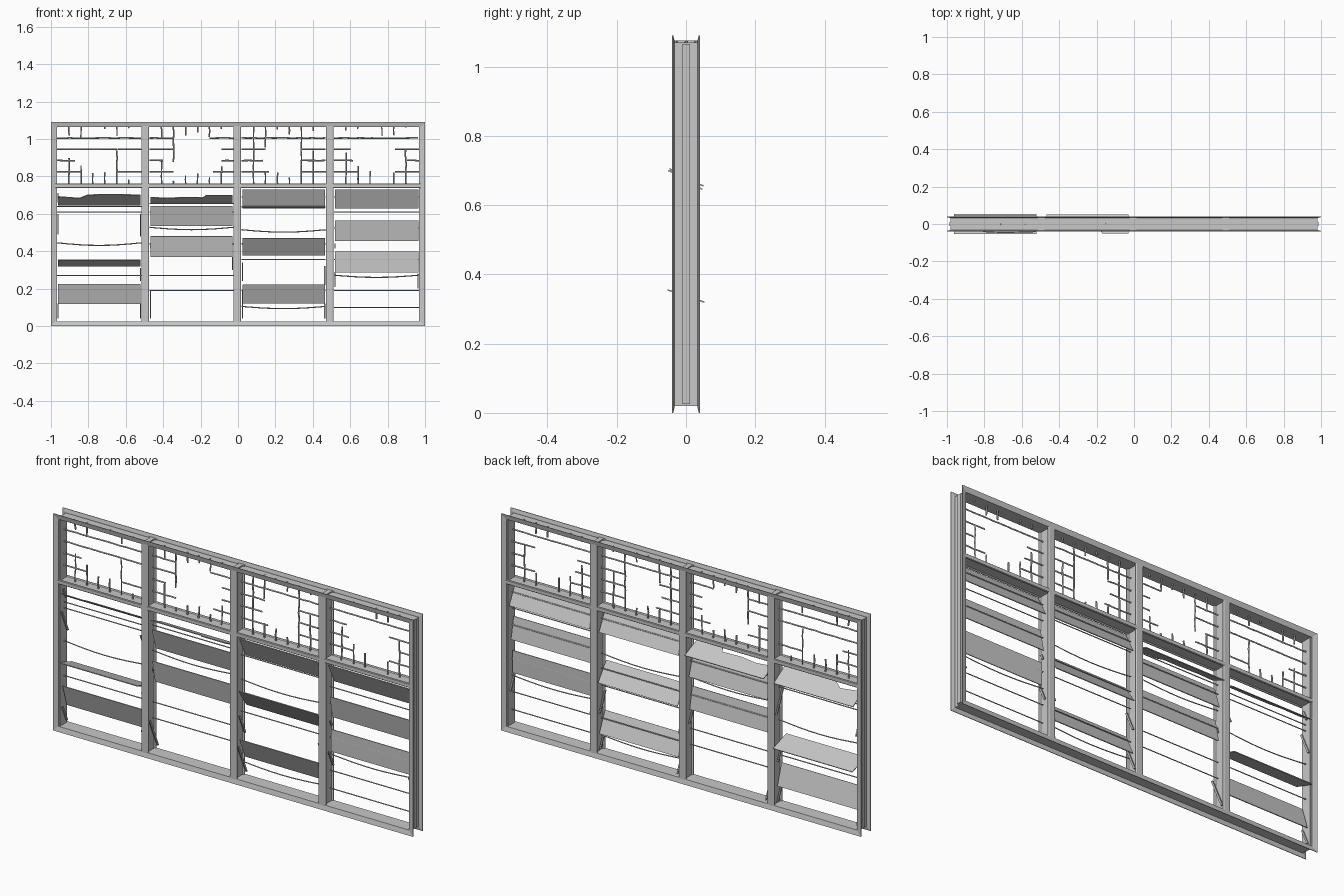
import bpy, bmesh, math, random
from mathutils import Vector

random.seed(4)
cube = bpy.data.objects.get("Cube")
if cube:
    bpy.data.objects.remove(cube, do_unlink=True)

GREY = bpy.data.materials.new("plain grey")
GREY.use_nodes = True
GREY.diffuse_color = (0.58, 0.58, 0.58, 1)
GREY.node_tree.nodes["Principled BSDF"].inputs["Base Color"].default_value = GREY.diffuse_color
HEIGHT = 1.09


def finish(name, bm):
    bmesh.ops.recalc_face_normals(bm, faces=bm.faces)
    me = bpy.data.meshes.new(name)
    bm.to_mesh(me)
    bm.free()
    me.materials.append(GREY)
    ob = bpy.data.objects.new(name, me)
    bpy.context.collection.objects.link(ob)


def bridge(bm, rings, closed):
    n = len(rings[0])
    pairs = list(zip(rings, rings[1:]))
    if closed:
        pairs.append((rings[-1], rings[0]))
    for a, b in pairs:
        for i in range(n):
            j = (i + 1) % n
            bm.faces.new((a[i], a[j], b[j], b[i]))
    if not closed:
        bm.faces.new(rings[0])
        bm.faces.new(rings[-1])


def both_sides(half):
    # mirror a half profile (u, y) across y = 0
    return half + [(u, -y) for u, y in reversed(half)]


def box_profile(w, d):
    return both_sides([(-w, -d), (w, -d)][::-1])[:2] + [(-w, d), (w, d)]


def bar(name, profile, start, end, across):
    # sweep an (across, y) profile along a straight line
    bm = bmesh.new()
    rings = [[bm.verts.new(Vector(p) + Vector(across) * u + Vector((0, y, 0)))
              for u, y in profile] for p in (start, end)]
    bridge(bm, rings, False)
    finish(name, bm)


def wires(name, paths, radius):
    cu = bpy.data.curves.new(name, "CURVE")
    cu.dimensions = "3D"
    cu.bevel_depth = radius
    cu.bevel_resolution = 0
    cu.use_fill_caps = True
    for path in paths:
        sp = cu.splines.new("POLY")
        sp.points.add(len(path) - 1)
        for pt, co in zip(sp.points, path):
            pt.co = (*co, 1)
    cu.materials.append(GREY)
    ob = bpy.data.objects.new(name, cu)
    bpy.context.collection.objects.link(ob)


# Outer frame: outward-facing channel mitred round the rectangle
channel = both_sides([(0.025, -0.034), (0, -0.04), (0, -0.037), (0.016, -0.033),
                      (0.02, -0.033)])
bm = bmesh.new()
rings = []
for sx, sz in ((-1, -1), (1, -1), (1, 1), (-1, 1)):
    rings.append([bm.verts.new((sx * (1 - u), y, HEIGHT / 2 + sz * (HEIGHT / 2 - u)))
                  for u, y in channel])
bridge(bm, rings, True)
finish("outer_frame", bm)

# Jamb liners inside the frame and a rib along the outside of each jamb
for name, s in (("right", -1), ("left", 1)):
    for part, w, d, x in (("liner", 0.003, 0.028, 0.972), ("rib", 0.004, 0.012, 0.983)):
        bar(f"{name}_jamb_{part}", box_profile(w, d), (s * x, 0, 0.025),
            (s * x, 0, HEIGHT - 0.025), (1, 0, 0))


# Mullions and transoms: I-shaped bars
def i_section(w):
    q = [(w * 0.75, -0.035), (w, -0.032), (w, -0.028), (w * 0.6, -0.024)]
    right = q + [(u, -y) for u, y in reversed(q)]
    return right + [(-u, y) for u, y in reversed(right)]


mullions = (-0.495, -0.003, 0.491)
for i, x in enumerate(mullions):
    bar(f"mullion_{i + 1}", i_section(0.02), (x, 0, 0.02), (x, 0, HEIGHT - 0.014), (1, 0, 0))
edges = (-0.99, *mullions, 0.99)
bays = [(a + 0.022, b - 0.022) for a, b in zip(edges, edges[1:])]
for i, (a, b) in enumerate(bays):
    bar(f"transom_{i + 1}", i_section(0.011), (a - 0.01, 0, 0.75), (b + 0.01, 0, 0.75), (0, 0, 1))

# Torn wire mesh in the upper lights, counted in grid cells:
# hanging stubs, standing stubs, rows from the left, rows from the right
CELL, ROW, TOP, LOW = 0.064, 0.06, 1.072, 0.758
mesh_data = [
    ([0.9, 1.2, 0, 0.3, 0.9, 0.2], [2.3, 1.7, 1, 1.1, 3, 0.4],
     [7, 5, 1.5, 2], [0, 2, 0, 2]),
    ([1.2, 3.2, 0.9, 0.6, 1, 0.3], [2, 0.3, 0.8, 1, 0.6, 1.6],
     [2, 2, 1.1, 2], [2, 1, 1, 1.7]),
    ([5.2, 2, 0.4, 0.8, 5.2, 0.5], [0, 1.2, 1, 0.6, 0, 3],
     [7, 2, 1.8, 2.3], [0, 2, 2, 2]),
    ([0.4, 0.3, 0, 0.9, 0.9, 0.2], [2.8, 1.6, 1.2, 0, 1, 3.1],
     [7, 1.4, 1.6, 2], [0, 2, 1, 2]),
]


def bent(a, b, amount=0.002):
    # line from a to b with a few random kinks
    a, b = Vector(a), Vector(b)
    n = max(2, round((b - a).length / 0.035))
    pts = [a.lerp(b, i / n) for i in range(n + 1)]
    return [p + Vector([random.uniform(-amount, amount) for _ in range(3)]) for p in pts]


for i, ((a, b), (hang, stand, left, right)) in enumerate(zip(bays, mesh_data)):
    paths = []
    for k in range(6):
        x = a + (k + 1) * CELL
        if hang[k]:
            paths.append(bent((x, 0, TOP), (x, 0, TOP - hang[k] * ROW)))
        if stand[k]:
            paths.append(bent((x, 0, LOW), (x, 0, LOW + stand[k] * ROW)))
    for k in range(4):
        z = 1.005 - k * ROW
        if left[k]:
            paths.append(bent((a, 0, z), (min(b, a + left[k] * CELL), 0, z), 0.001))
        if right[k]:
            paths.append(bent((b, 0, z), (b - right[k] * CELL, 0, z), 0.001))
    wires(f"torn_mesh_{i + 1}", paths, 0.0042)


# Louvre slats: top edge leans to the front, outline may have a broken top
def slat(name, bay, low, high, top=((0, 1), (1, 1))):
    a, b = bays[bay][0] + 0.006, bays[bay][1] - 0.004
    length, thick = 0.112, 0.004
    rise = min(1, (high - low) / length)
    up = Vector((0, -math.sqrt(1 - rise * rise), rise))
    out = up.cross(Vector((1, 0, 0))) * thick / 2
    mid = Vector((0, 0, (low + high) / 2))
    outline = [(0, 0), *top, (1, 0)]
    bm = bmesh.new()
    rings = [[bm.verts.new(mid + Vector((a + (b - a) * t, 0, 0)) + up * length * (s - 0.5) + o)
              for t, s in outline] for o in (out, -out)]
    bridge(bm, rings, False)
    finish(name, bm)


slats = [
    (0, 0.118, 0.225), (0, 0.32, 0.355),
    (1, 0.535, 0.642), (1, 0.37, 0.48),
    (2, 0.63, 0.73), (2, 0.378, 0.47), (2, 0.12, 0.222),
    (3, 0.63, 0.73), (3, 0.455, 0.565), (3, 0.285, 0.398),
]
for i, (bay, low, high) in enumerate(slats):
    slat(f"slat_{i + 1}", bay, low, high)
slat("broken_slat_1", 0, 0.645, 0.705,
     [(0, 0.8), (0.14, 0.72), (0.26, 0.66), (0.36, 0.95), (0.6, 1), (1, 0.95)])
slat("broken_slat_2", 1, 0.655, 0.70,
     [(0, 0.75), (0.2, 0.66), (0.4, 0.75), (0.64, 0.72), (0.68, 1), (1, 1)])

# Cross rods, some sagging: (height, sag)
rods = [
    [(0.64, 0), (0.61, 0), (0.445, 0.014), (0.27, 0)],
    [(0.655, 0), (0.61, 0), (0.528, 0.013), (0.44, 0), (0.27, 0), (0.19, 0)],
    [(0.69, 0), (0.638, 0), (0.515, 0.013), (0.44, 0), (0.355, 0), (0.19, 0), (0.105, 0.012)],
    [(0.69, 0), (0.61, 0), (0.525, 0), (0.355, 0), (0.272, 0.012), (0.19, 0), (0.10, 0)],
]
for i, ((a, b), row) in enumerate(zip(bays, rods)):
    paths = [[(a + (b - a) * t / 8, 0, z - sag * math.sin(math.pi * t / 8))
              for t in range(9)] for z, sag in row]
    wires(f"rods_{i + 1}", paths, 0.003)

# Loose slat holders left on the jambs: (bay, side, low, high)
holders = [
    (0, 0, 0.49, 0.60), (0, 1, 0.48, 0.60), (0, 0, 0.04, 0.12), (0, 1, 0.04, 0.12),
    (0, 0, 0.66, 0.71), (0, 1, 0.24, 0.31), (1, 0, 0.04, 0.19), (1, 1, 0.30, 0.37),
    (1, 0, 0.415, 0.44), (2, 0, 0.04, 0.19), (2, 0, 0.24, 0.34), (2, 1, 0.22, 0.32),
    (2, 1, 0.04, 0.12), (3, 0, 0.21, 0.29), (3, 0, 0.415, 0.44), (3, 1, 0.2, 0.28),
]
for i, (bay, side, low, high) in enumerate(holders):
    x = bays[bay][side] + (-0.005 if side else 0.005)
    lean = (high - low) * 0.22
    bar(f"slat_holder_{i + 1}", box_profile(0.003, 0.005), (x, lean, low), (x, -lean, high),
        (1, 0, 0))
